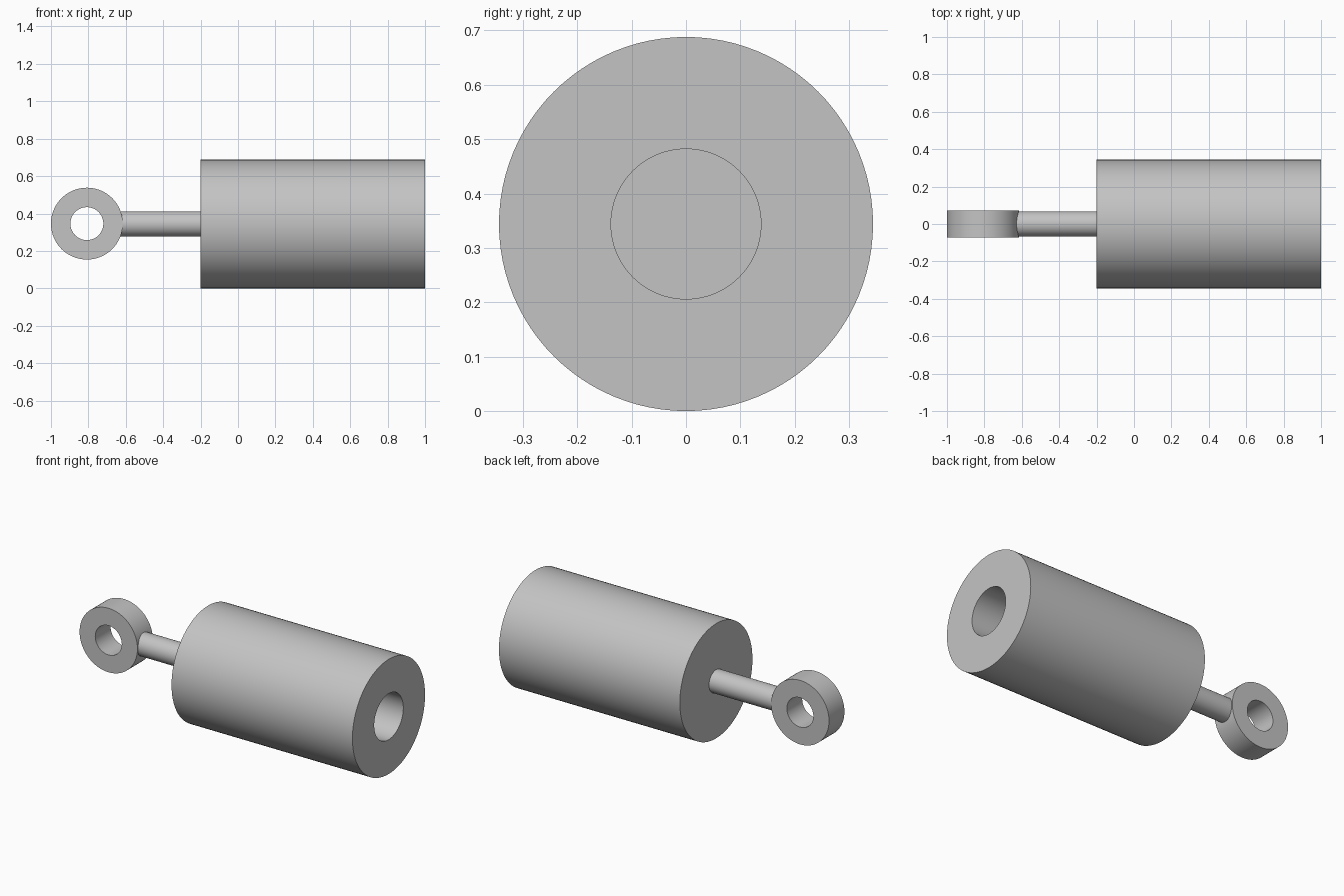
import bpy
import bmesh
import math
from mathutils import Matrix, Vector

cube = bpy.data.objects.get("Cube")
if cube:
    bpy.data.objects.remove(cube, do_unlink=True)

AXIS_Z = 0.344      # height of the shared centre line
SEGMENTS = 96

# Single grey finish
grey = bpy.data.materials.new("light_grey")
grey.use_nodes = True
colour = (0.55, 0.55, 0.55, 1.0)
grey.diffuse_color = colour
grey.node_tree.nodes["Principled BSDF"].inputs["Base Color"].default_value = colour


def lathe(name, profile, centre, axis="X"):
    """Revolve (along, radius) points around the X or Y axis through centre."""
    bm = bmesh.new()
    verts = [bm.verts.new((along, 0, radius)) for along, radius in profile]
    edges = [bm.edges.new(pair) for pair in zip(verts, verts[1:])]
    bmesh.ops.spin(bm, geom=verts + edges, cent=(0, 0, 0), axis=(1, 0, 0),
                   angle=math.tau, steps=SEGMENTS)
    bmesh.ops.remove_doubles(bm, verts=bm.verts, dist=0.0001)
    if axis == "Y":
        bm.transform(Matrix.Rotation(math.pi / 2, 4, "Z"))
    bmesh.ops.recalc_face_normals(bm, faces=bm.faces)
    mesh = bpy.data.meshes.new(name)
    bm.to_mesh(mesh)
    bm.free()
    mesh.materials.append(grey)
    obj = bpy.data.objects.new(name, mesh)
    obj.location = Vector(centre)
    bpy.context.collection.objects.link(obj)
    bpy.ops.object.select_all(action="DESELECT")
    obj.select_set(True)
    bpy.context.view_layer.objects.active = obj
    bpy.ops.object.shade_smooth_by_angle(angle=math.radians(30))
    return obj


# Large cylinder with a blind bore in its +x end
lathe("cylinder_body",
      [(-0.2, 0), (-0.2, 0.344), (1, 0.344), (1, 0.138), (0.4, 0.138), (0.4, 0)],
      (0, 0, AXIS_Z))

# Thin rod running from the body into the eye ring
lathe("rod", [(-0.68, 0), (-0.68, 0.068), (-0.19, 0.068), (-0.19, 0)],
      (0, 0, AXIS_Z))

# Eye ring with its hole facing front to back
half, outer, inner = 0.073, 0.192, 0.088
lathe("eye_ring",
      [(-half, inner), (-half, outer), (half, outer), (half, inner), (-half, inner)],
      (-0.808, 0, AXIS_Z + 0.002), axis="Y")
